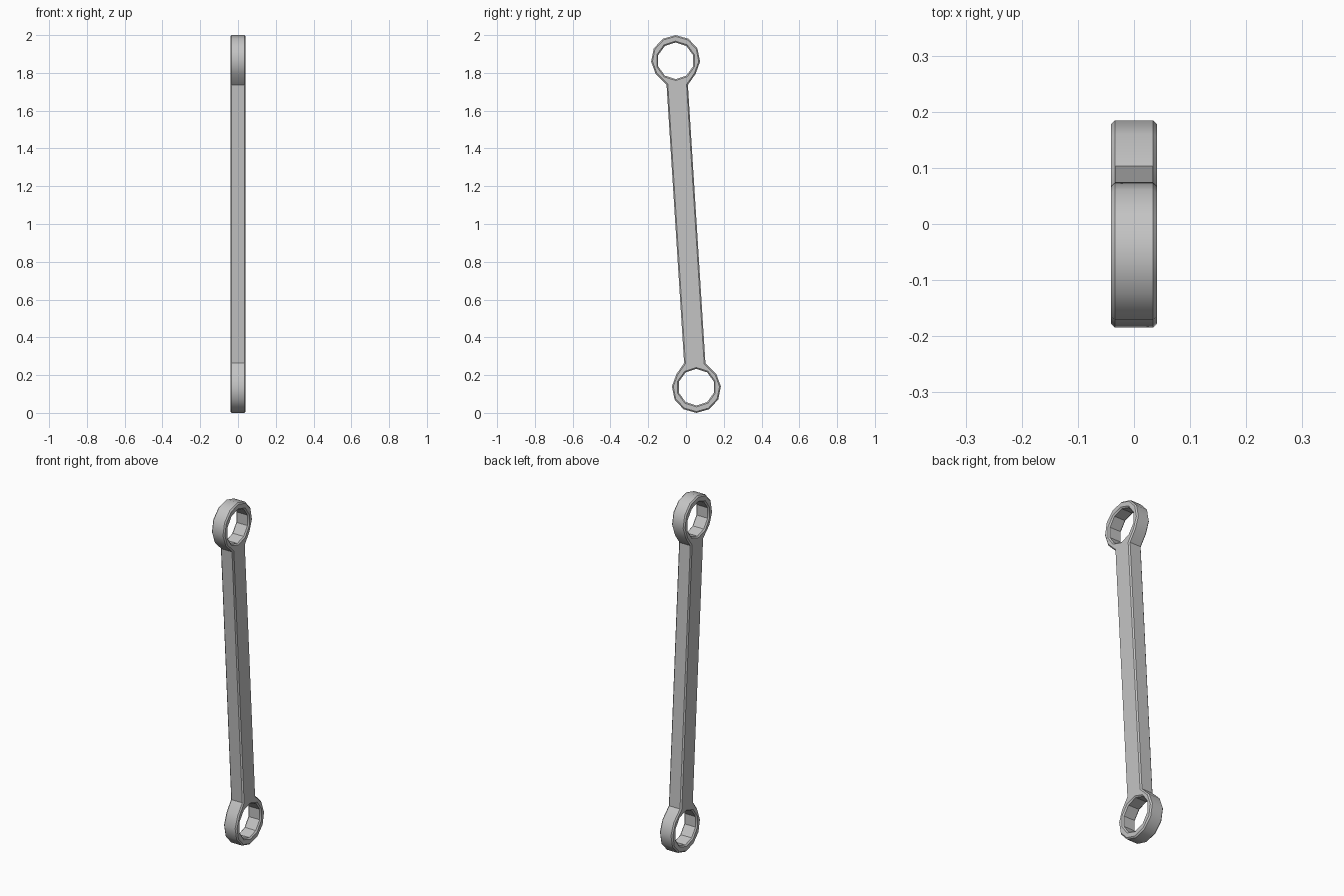
import bpy
from math import cos, sin, radians
from mathutils import Matrix

cube = bpy.data.objects.get("Cube")
if cube:
    bpy.data.objects.remove(cube)

RING_Y, RING_Z = 0.055, 0.13
OUTER, INNER = 0.13, 0.097
HALF_THICK, CHAMFER = 0.041, 0.007

steel = bpy.data.materials.new("brushed grey steel")
steel.use_nodes = True
grey = (0.55, 0.55, 0.55, 1)
steel.diffuse_color = grey
steel.node_tree.nodes["Principled BSDF"].inputs["Base Color"].default_value = grey


def arc(radius, z, start, sweep, steps):
    """Points around the lower ring centre, in the side plane."""
    angles = [radians(start + sweep * i / steps) for i in range(steps + 1)]
    return [(RING_Y + radius * cos(a), z + radius * sin(a)) for a in angles]


def turn(points):
    """Half turn about the middle of the bar, giving the other end."""
    return [(-y, 2 - z) for y, z in points]


# One end: shaft corner, around the ring, back to the other shaft corner
end = [(-0.01, 0.263)] + arc(OUTER, RING_Z, 144, 252, 8) + [(0.103, 0.263)]
hole = arc(INNER, RING_Z + 0.006, 90, 360, 10)[:-1]

# Flat outline with two holes, thickened and chamfered
outline = bpy.data.curves.new("double_ring_bar", 'CURVE')
outline.dimensions = '2D'
outline.fill_mode = 'BOTH'
outline.extrude = HALF_THICK - CHAMFER
outline.bevel_depth = CHAMFER
outline.bevel_resolution = 0
outline.offset = -CHAMFER
for points in (end + turn(end), hole, turn(hole)):
    spline = outline.splines.new('POLY')
    spline.points.add(len(points) - 1)
    for p, (y, z) in zip(spline.points, points):
        p.co = (y, z, 0, 1)
    spline.use_cyclic_u = True
outline.materials.append(steel)

bar = bpy.data.objects.new("double_ring_bar", outline)
bpy.context.collection.objects.link(bar)
# Stand the side plane upright, with the thickness along x
bar.matrix_world = Matrix(((0, 0, 1, 0), (1, 0, 0, 0), (0, 1, 0, 0), (0, 0, 0, 1)))

bpy.ops.object.select_all(action='DESELECT')
bar.select_set(True)
bpy.context.view_layer.objects.active = bar
bpy.ops.object.convert(target='MESH')

# Weld the caps to the rim so the outer rings shade smoothly
weld = bar.modifiers.new("weld", 'WELD')
weld.merge_threshold = 0.0005
bpy.ops.object.modifier_apply(modifier="weld")
bpy.ops.object.shade_smooth_by_angle(angle=radians(33))
